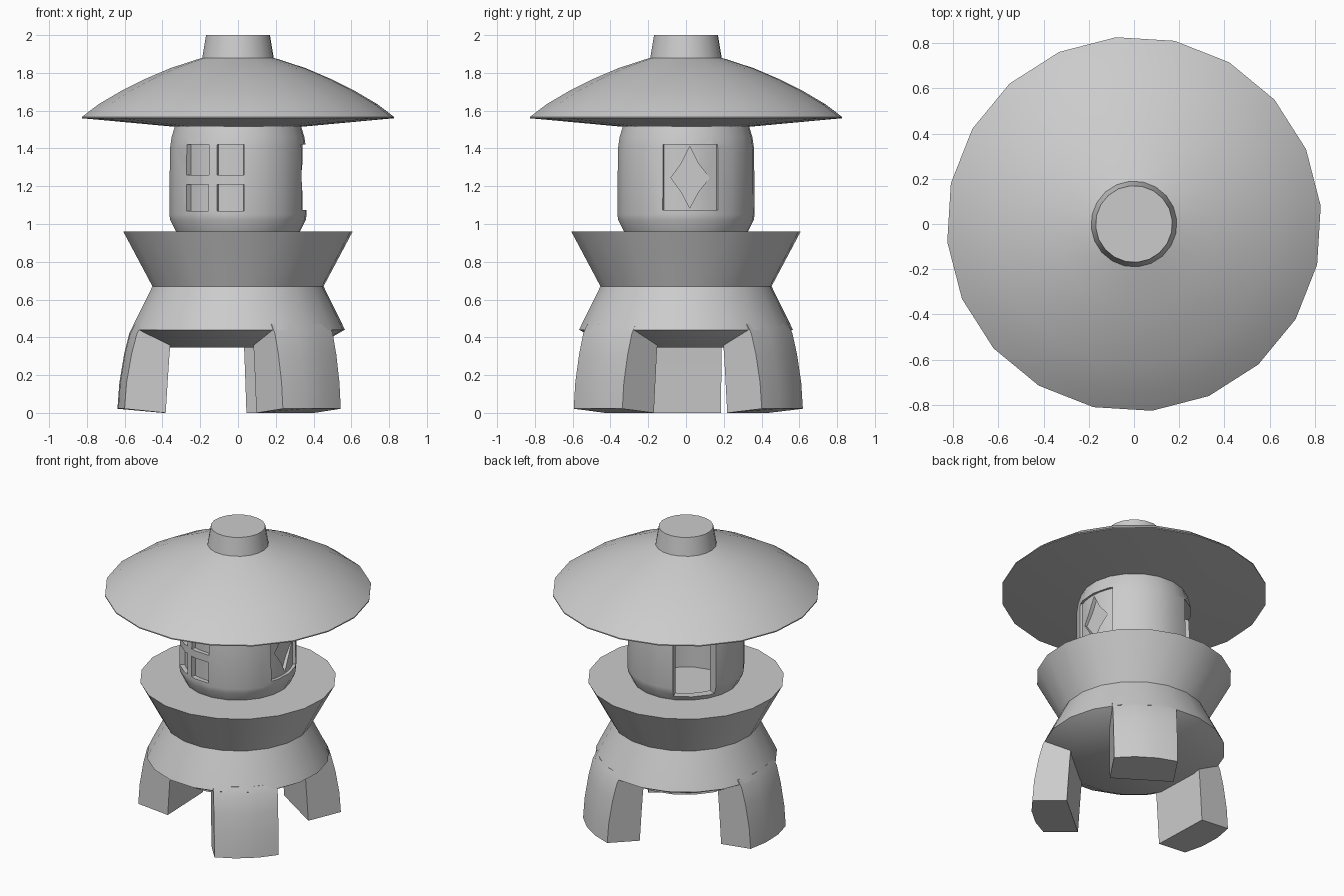
import bpy, bmesh, math
from math import sin, cos, radians, sqrt

if "Cube" in bpy.data.objects:
    bpy.data.objects.remove(bpy.data.objects["Cube"])

SIDES = 20
OFFSET = radians(5.5)


def make_object(name, bm, smooth=True):
    bmesh.ops.remove_doubles(bm, verts=bm.verts, dist=1e-5)
    bmesh.ops.recalc_face_normals(bm, faces=bm.faces)
    me = bpy.data.meshes.new(name)
    bm.to_mesh(me)
    bm.free()
    ob = bpy.data.objects.new(name, me)
    bpy.context.collection.objects.link(ob)
    if smooth:
        shade(ob)
    return ob


def shade(ob):
    bpy.ops.object.select_all(action='DESELECT')
    ob.select_set(True)
    bpy.context.view_layer.objects.active = ob
    bpy.ops.object.shade_smooth_by_angle(angle=radians(30))


def loft(bm, rings, closed=False):
    """Skin a list of point rings; cap the ends unless closed on itself."""
    loops = [[bm.verts.new(p) for p in ring] for ring in rings]
    pairs = list(zip(loops, loops[1:]))
    if closed:
        pairs.append((loops[-1], loops[0]))
    for a, b in pairs:
        n = len(a)
        for i in range(n):
            j = (i + 1) % n
            bm.faces.new((a[i], a[j], b[j], b[i]))
    if not closed:
        bm.faces.new(loops[0])
        bm.faces.new(loops[-1])


def lathe(name, profile, closed=False, smooth=True):
    rings = [[(r * cos(OFFSET + math.tau * i / SIDES), r * sin(OFFSET + math.tau * i / SIDES), z)
              for i in range(SIDES)] for r, z in profile]
    bm = bmesh.new()
    loft(bm, rings, closed)
    return make_object(name, bm, smooth)


def sector_cutter(name, a0, a1, r0, r1, z0, z1):
    """Curved block between two angles, used to cut windows."""
    rings = []
    for i in range(7):
        a = radians(a0 + (a1 - a0) * i / 6)
        rings.append([(r * cos(a), r * sin(a), z)
                      for r, z in ((r0, z0), (r1, z0), (r1, z1), (r0, z1))])
    bm = bmesh.new()
    loft(bm, rings)
    return make_object(name, bm, False)


def cut(target, cutter):
    m = target.modifiers.new("cut", 'BOOLEAN')
    m.operation = 'DIFFERENCE'
    m.solver = 'EXACT'
    m.object = cutter
    bpy.context.view_layer.objects.active = target
    bpy.ops.object.modifier_apply(modifier=m.name)
    bpy.data.objects.remove(cutter)


# roof with short finial
lathe("roof", [(0.34, 1.515), (0.83, 1.56), (0.83, 1.567), (0.74, 1.635), (0.62, 1.705),
               (0.50, 1.765), (0.36, 1.825), (0.19, 1.88), (0.17, 2.0)])

# hollow light chamber
chamber = lathe("light_chamber", [(0.33, 0.96), (0.36, 1.02), (0.365, 1.05), (0.362, 1.40),
                                  (0.353, 1.46), (0.335, 1.52), (0.29, 1.52), (0.29, 0.96)],
                closed=True, smooth=False)

# large opening at the back
cut(chamber, sector_cutter("opening_cutter", 112, 156, 0.2, 0.5, 0.99, 1.43))

# four-pane window at the front
for a0, a1 in ((-138.5, -115.5), (-108, -85)):
    for z0, z1 in ((1.07, 1.21), (1.26, 1.42)):
        cut(chamber, sector_cutter("pane_cutter", a0, a1, 0.332, 0.5, z0, z1))

# diamond window on the right
cut(chamber, sector_cutter("frame_cutter", -20, 28, 0.342, 0.5, 1.075, 1.42))
star = [(0.02, 1.085), (0.065, 1.17), (0.125, 1.245), (0.065, 1.32),
        (0.02, 1.41), (-0.025, 1.32), (-0.08, 1.245), (-0.025, 1.17)]
bm = bmesh.new()
loft(bm, [[(x, y, z) for y, z in star] for x in (0.315, 0.5)])
cut(chamber, make_object("diamond_cutter", bm, False))
shade(chamber)

# flared platform with a sunken chamber floor
lathe("platform", [(0.455, 0.67), (0.61, 0.96), (0.29, 0.96), (0.29, 0.90)])

# bell-shaped base with a sloping underside
lathe("base", [(0.40, 0.345), (0.568, 0.44), (0.545, 0.49), (0.455, 0.67)])

# three curved legs: (outer radius, inner distance, outer z, inner z)
LEVELS = [(0.552, 0.36, 0.47, 0.47), (0.578, 0.36, 0.42, 0.42), (0.605, 0.37, 0.31, 0.31),
          (0.63, 0.38, 0.16, 0.16), (0.64, 0.39, 0.022, 0.0)]
for k, centre in enumerate((-50, 57, 182)):
    c, s = cos(radians(centre)), sin(radians(centre))
    rings = []
    for ro, ri, zo, zi in LEVELS:
        pts = [(sqrt(ro * ro - t * t), t, zo) for t in (-0.2, -0.07, 0.07, 0.2)]
        pts += [(ri, 0.2, zi), (ri, -0.2, zi)]
        rings.append([(d * c - t * s, d * s + t * c, z) for d, t, z in pts])
    bm = bmesh.new()
    loft(bm, rings)
    make_object(("front_leg", "back_leg", "left_leg")[k], bm)
